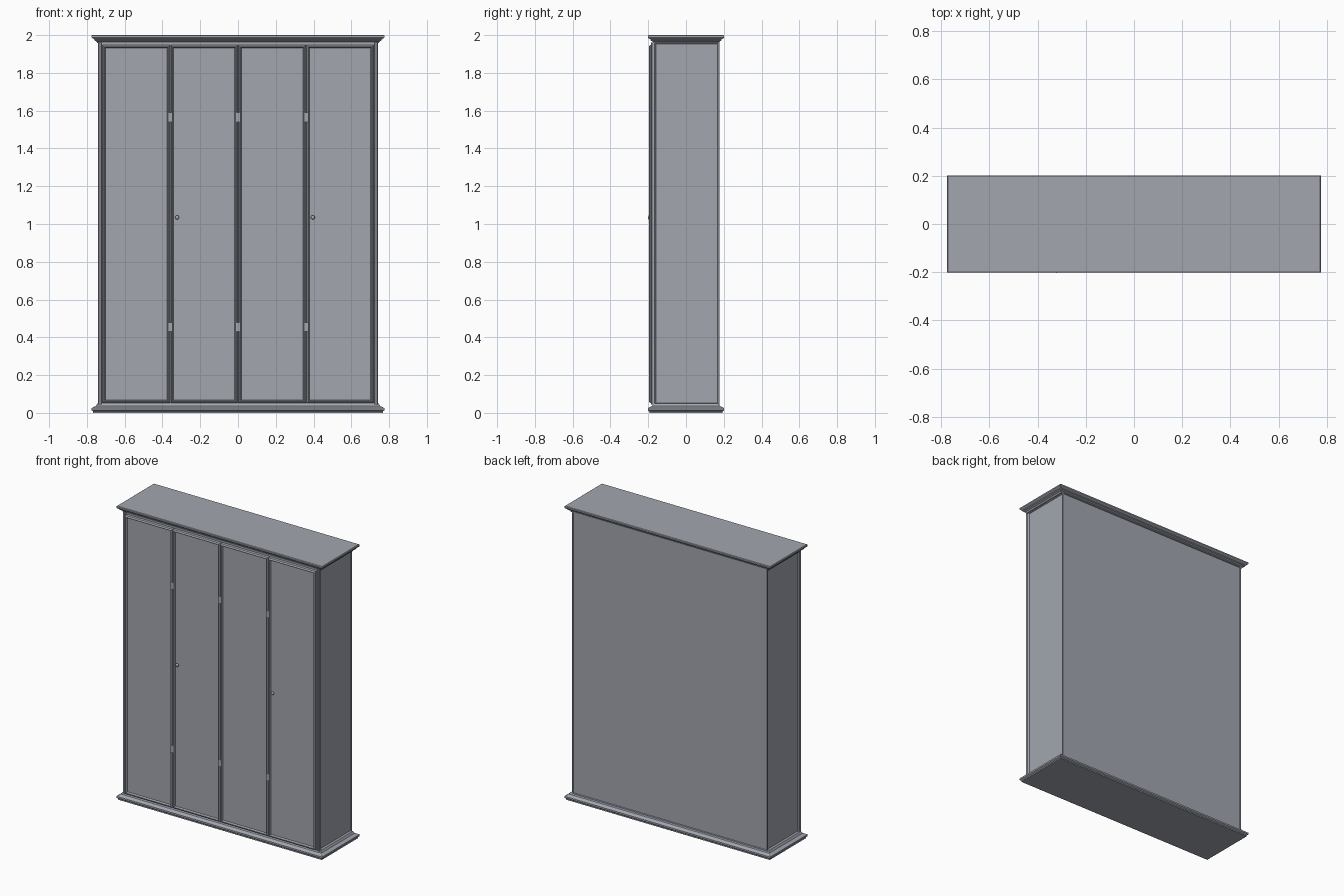
import bpy, bmesh
from mathutils import Vector

if "Cube" in bpy.data.objects:
    bpy.data.objects.remove(bpy.data.objects["Cube"], do_unlink=True)

grey = bpy.data.materials.new("blue grey paint")
grey.use_nodes = True
colour = (0.36, 0.38, 0.43, 1)
grey.diffuse_color = colour
grey.node_tree.nodes["Principled BSDF"].inputs["Base Color"].default_value = colour


def finish(bm, name):
    bmesh.ops.recalc_face_normals(bm, faces=bm.faces)
    mesh = bpy.data.meshes.new(name)
    bm.to_mesh(mesh)
    bm.free()
    mesh.materials.append(grey)
    obj = bpy.data.objects.new(name, mesh)
    bpy.context.collection.objects.link(obj)
    return obj


def box_mesh(lo, hi):
    bm = bmesh.new()
    bmesh.ops.create_cube(bm, size=1)
    lo, hi = Vector(lo), Vector(hi)
    for v in bm.verts:
        v.co = (lo + hi) / 2 + v.co * (hi - lo)
    return bm


def facing(bm, direction):
    bm.normal_update()
    return [f for f in bm.faces if f.normal.dot(Vector(direction)) > 0.99]


def sink(bm, face, border, slope, depth):
    """Flat border, then a sloped step down to a recessed panel."""
    bmesh.ops.inset_region(bm, faces=[face], thickness=border)
    bmesh.ops.inset_region(bm, faces=[face], thickness=slope, depth=-depth)


def moulding(name, profile):
    """Stack of rectangles: each profile point is (inset from the edge, z)."""
    bm = bmesh.new()
    rings = []
    for inset, z in profile:
        x, y = 0.775 - inset, 0.202 - inset
        rings.append([bm.verts.new((sx * x, sy * y, z))
                      for sx, sy in ((-1, -1), (1, -1), (1, 1), (-1, 1))])
    for a, b in zip(rings, rings[1:]):
        for i in range(4):
            j = (i + 1) % 4
            bm.faces.new((a[i], a[j], b[j], b[i]))
    bm.faces.new(rings[0])
    bm.faces.new(rings[-1])
    finish(bm, name)


# Plinth and cornice
moulding("plinth", [(0.008, 0), (0.008, 0.008), (0, 0.014), (0, 0.025),
                    (0.012, 0.032), (0.022, 0.036), (0.03, 0.05)])
moulding("cornice", [(0.03, 1.957), (0.026, 1.966), (0.014, 1.972),
                     (0.014, 1.978), (0.003, 1.984), (0, 1.988),
                     (0, 1.997), (0.004, 2.0)])

# Carcass with framed side and back panels
bm = box_mesh((-0.735, -0.17, 0.04), (0.735, 0.178, 1.965))
for direction, border in (((1, 0, 0), 0.012), ((-1, 0, 0), 0.012), ((0, 1, 0), 0.01)):
    sink(bm, facing(bm, direction)[0], border, 0.004, 0.006)
finish(bm, "carcass")

# Front corner posts
for side, label in ((1, "left"), (-1, "right")):
    x0, x1 = sorted((side * 0.722, side * 0.74))
    bm = box_mesh((x0, -0.184, 0.045), (x1, -0.162, 1.96))
    bmesh.ops.bevel(bm, geom=[e for e in bm.edges if abs(e.verts[0].co.z - e.verts[1].co.z) > 1],
                    offset=0.004, segments=1, affect='EDGES')
    finish(bm, label + "_post")

# Four framed doors
edges = [-0.72, -0.358, 0, 0.361, 0.72]
for n, (left, right) in enumerate(zip(edges, edges[1:]), 1):
    bm = box_mesh((left + 0.002, -0.197, 0.052), (right - 0.002, -0.168, 1.947))
    front = facing(bm, (0, -1, 0))[0]
    bmesh.ops.bevel(bm, geom=list(front.edges), offset=0.007, segments=1, affect='EDGES')
    sink(bm, facing(bm, (0, -1, 0))[0], 0.005, 0.007, 0.012)
    finish(bm, f"door_{n}")

# Hinges in the gaps between the doors
for n, x in enumerate(edges[1:-1], 1):
    for z, label in ((0.455, "lower"), (1.565, "upper")):
        finish(box_mesh((x - 0.01, -0.197, z - 0.024), (x + 0.01, -0.18, z + 0.024)),
               f"{label}_hinge_{n}")

# Round knobs on short stems
for n, x in enumerate((-0.322, 0.396), 1):
    bpy.ops.mesh.primitive_uv_sphere_add(segments=16, ring_count=10, radius=0.011,
                                         location=(x, -0.194, 1.035))
    knob = bpy.context.object
    knob.name = f"knob_{n}"
    knob.scale.y = 0.75
    knob.data.materials.append(grey)
    bpy.ops.object.shade_smooth_by_angle()
